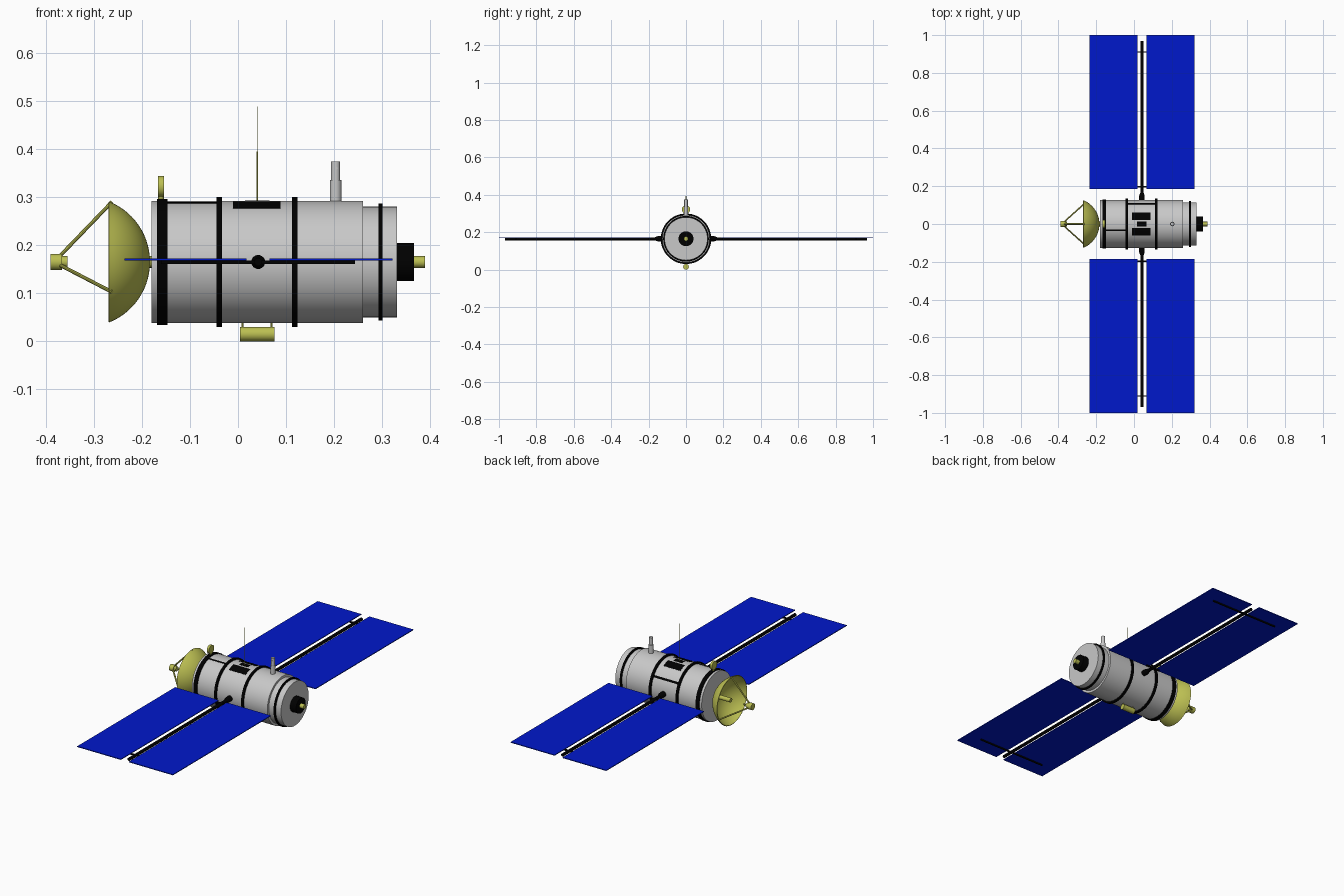
import bpy, bmesh, math
from mathutils import Vector, Matrix

if "Cube" in bpy.data.objects:
    bpy.data.objects.remove(bpy.data.objects["Cube"])

CZ = 0.165   # height of the hull axis
PX = 0.042   # x of the solar array axis


def material(name, rgb):
    m = bpy.data.materials.new(name)
    m.diffuse_color = (*rgb, 1)
    m.use_nodes = True
    m.node_tree.nodes["Principled BSDF"].inputs["Base Color"].default_value = m.diffuse_color
    return m


GREY = material("hull grey", (0.58, 0.58, 0.58))
BLACK = material("trim black", (0.0, 0.0, 0.0))
GOLD = material("antenna gold", (0.50, 0.52, 0.085))
BLUE = material("solar blue", (0.0, 0.009, 0.60))


def finish(bm, name, mat, angle=35):
    bmesh.ops.recalc_face_normals(bm, faces=bm.faces)
    me = bpy.data.meshes.new(name)
    bm.to_mesh(me)
    bm.free()
    me.materials.append(mat)
    me.shade_smooth()
    me.set_sharp_from_angle(angle=math.radians(angle))
    ob = bpy.data.objects.new(name, me)
    bpy.context.collection.objects.link(ob)
    return ob


def lathe(name, mat, profile, origin=(0, 0, CZ), axis=(1, 0, 0), n=48):
    """Revolve (distance along axis, radius) points around an axis."""
    bm = bmesh.new()
    rot = Vector((1, 0, 0)).rotation_difference(Vector(axis)).to_matrix()
    rings = []
    for d, r in profile:
        if r == 0:
            rings.append([bm.verts.new(rot @ Vector((d, 0, 0)) + Vector(origin))])
            continue
        rings.append([bm.verts.new(rot @ Vector((d, r * math.cos(t), r * math.sin(t))) + Vector(origin))
                      for t in (2 * math.pi * i / n for i in range(n))])
    for a, b in zip(rings, rings[1:]):
        for i in range(n):
            j = (i + 1) % n
            quad = [a[i % len(a)], a[j % len(a)], b[j % len(b)], b[i % len(b)]]
            bm.faces.new(list(dict.fromkeys(quad)))
    return finish(bm, name, mat)


def rod(name, mat, a, b, r, n=16):
    a, b = Vector(a), Vector(b)
    length = (b - a).length
    return lathe(name, mat, [(0, 0), (0, r), (length, r), (length, 0)], a, (b - a).normalized(), n)


def box(name, mat, lo, hi):
    lo, hi = Vector(lo), Vector(hi)
    bm = bmesh.new()
    bmesh.ops.create_cube(bm, size=1, matrix=Matrix.Translation((lo + hi) / 2)
                          @ Matrix.Diagonal((*(hi - lo), 1)))
    return finish(bm, name, mat)


def hull_plate(name, x0, x1, a0, a1, r0=0.124, r1=0.128, n=6):
    """Curved plate on the hull; angles in degrees from the top towards +y."""
    bm = bmesh.new()
    sections = []
    for i in range(n + 1):
        t = math.radians(a0 + (a1 - a0) * i / n)
        sections.append([bm.verts.new((x, r * math.sin(t), CZ + r * math.cos(t)))
                         for x, r in ((x0, r0), (x1, r0), (x1, r1), (x0, r1))])
    for s, u in zip(sections, sections[1:]):
        for k in range(4):
            bm.faces.new((s[k], s[(k + 1) % 4], u[(k + 1) % 4], u[k]))
    bm.faces.new(sections[0])
    bm.faces.new(sections[-1])
    return finish(bm, name, BLACK)


# Hull with stepped nose section
lathe("hull", GREY, [(-0.18, 0), (-0.18, 0.127), (0.26, 0.127), (0.26, 0.115),
                     (0.331, 0.115), (0.331, 0)], n=64)

# Black bands around the hull
for i, (x0, x1, r) in enumerate([(-0.168, -0.147, 0.131), (-0.045, -0.033, 0.135),
                                 (0.112, 0.124, 0.135), (0.292, 0.301, 0.122)]):
    lathe(f"hull_band_{i + 1}", BLACK, [(x0, 0.108), (x0, r), (x1, r), (x1, 0.108)], n=64)

# Docking collar and nozzle
lathe("docking_collar", BLACK, [(0.325, 0), (0.325, 0.04), (0.366, 0.04), (0.366, 0)])
lathe("nozzle", GOLD, [(0.36, 0), (0.36, 0.012), (0.389, 0.012), (0.389, 0)], n=24)

# Plates and rails on the hull
hull_plate("top_plate_back", -0.01, 0.088, 10, 29)
hull_plate("top_plate_front", -0.01, 0.088, -29, -10)
hull_plate("top_plate_middle", 0.015, 0.065, -5.5, 5.5)
hull_plate("front_rail", -0.16, -0.04, -17, -13)
hull_plate("back_rail", -0.04, 0.118, 55, 60)

# Dish: a thin spherical cap opening towards -x
R, rim = 0.1356, math.asin(0.126 / 0.1356)
def cap(radius):
    return [(-0.183 - R + radius * math.cos(rim * i / 14),
             radius * math.sin(rim * i / 14) if i else 0) for i in range(15)]
lathe("dish", GOLD, cap(R) + cap(R - 0.003)[::-1], n=64)
rod("dish_mount", GOLD, (-0.19, 0, CZ), (-0.175, 0, CZ), 0.012)
rod("dish_horn", GOLD, (-0.262, 0, CZ), (-0.187, 0, CZ), 0.011)

# Feed held by three struts
lathe("dish_feed", GOLD, [(-0.39, 0), (-0.39, 0.017), (-0.366, 0.017), (-0.366, 0.012),
                          (-0.355, 0.012), (-0.355, 0)], n=24)
for i in range(3):
    t = math.radians(120 * i)
    y, z = math.sin(t), math.cos(t)
    rod(f"feed_strut_{i + 1}", GOLD, (-0.262, 0.125 * y, CZ + 0.125 * z),
        (-0.37, 0.013 * y, CZ + 0.013 * z), 0.004, 10)

# Small disc sensor on top
rod("sensor_post", GOLD, (-0.16, 0, 0.285), (-0.16, 0, 0.308), 0.006)
rod("sensor_disc", GOLD, (-0.166, 0, 0.322), (-0.154, 0, 0.322), 0.022, 32)

# Whip antenna
rod("whip_base", GOLD, (0.04, 0, 0.28), (0.04, 0, 0.395), 0.0016, 8)
rod("whip_tip", GOLD, (0.04, 0, 0.395), (0.04, 0, 0.488), 0.001, 8)

# Periscope
lathe("periscope", GREY, [(0, 0), (0, 0.012), (0.055, 0.012), (0.055, 0.0095),
                          (0.094, 0.0095), (0.094, 0)], (0.203, 0, 0.28), (0, 0, 1), 24)
rod("periscope_eye", GREY, (0.204, -0.0105, 0.36), (0.204, 0, 0.36), 0.003, 12)

# Tank slung under the hull
rod("belly_tank", GOLD, (0.004, 0, 0.015), (0.076, 0, 0.015), 0.015, 24)
for i, x in enumerate((0.009, 0.070)):
    rod(f"tank_leg_{i + 1}", GOLD, (x, 0, 0.015), (x, 0, 0.05), 0.002, 8)

# Solar wings, one on each side
for side, s in (("back", 1), ("front", -1)):
    lathe(f"{side}_hub", BLACK, [(0, 0), (0, 0.0145), (0.04, 0.0145), (0.055, 0.009), (0.055, 0)],
          (PX, s * 0.11, CZ), (0, s, 0), 24)
    rod(f"{side}_boom", BLACK, (PX, s * 0.15, CZ), (PX, s * 0.968, CZ), 0.008, 16)
    # Cross bars lie just under the panels
    for bar, y, x0, x1 in (("outer", 0.91, -0.16, 0.243), ("inner", 0.197, 0.0, 0.084)):
        box(f"{side}_{bar}_bar", BLACK, (x0, s * y - 0.003, 0.161), (x1, s * y + 0.003, 0.1685))
    y0, y1 = sorted((s * 0.186, s * 1.0))
    for half, x0, x1 in (("left", -0.236, 0.018), ("right", 0.065, 0.321)):
        box(f"{side}_{half}_panel", BLUE, (x0, y0, 0.168), (x1, y1, 0.172))
